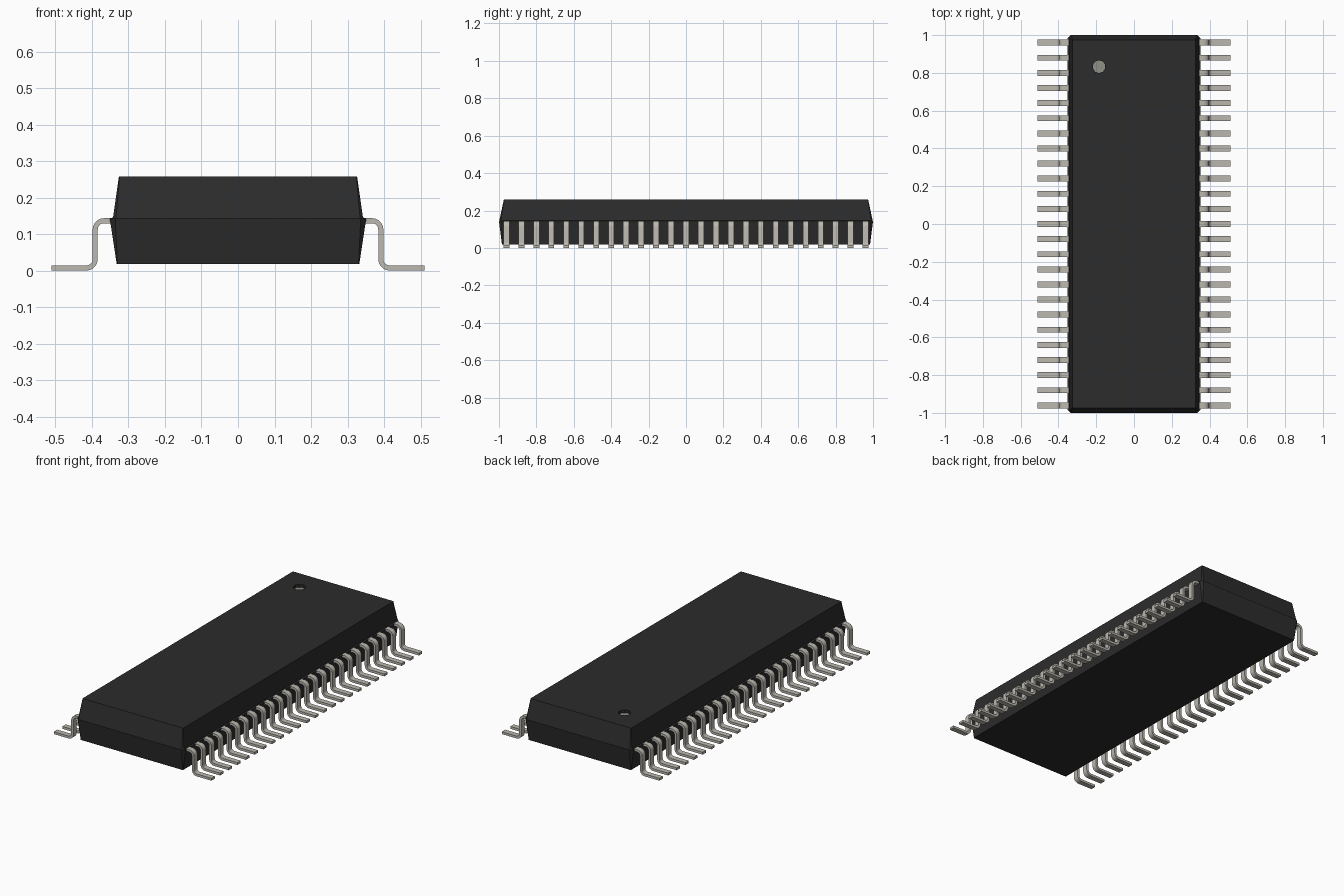
import bpy, bmesh, math
from mathutils import Vector

cube = bpy.data.objects.get("Cube")
if cube:
    bpy.data.objects.remove(cube, do_unlink=True)


def material(name, rgb):
    m = bpy.data.materials.new(name)
    m.use_nodes = True
    m.diffuse_color = (*rgb, 1)
    m.node_tree.nodes["Principled BSDF"].inputs["Base Color"].default_value = (*rgb, 1)
    return m


black = material("black plastic", (0.025, 0.025, 0.025))
metal = material("tinned metal", (0.5, 0.48, 0.43))
grey = material("marker grey", (0.28, 0.28, 0.24))


def finish(name, bm, mat):
    bmesh.ops.recalc_face_normals(bm, faces=bm.faces)
    mesh = bpy.data.meshes.new(name)
    bm.to_mesh(mesh)
    bm.free()
    mesh.materials.append(mat)
    ob = bpy.data.objects.new(name, mesh)
    bpy.context.collection.objects.link(ob)
    return ob


# Body: rectangular rings whose corner chamfers fade towards top and bottom
def ring(bm, hx, hy, c, z):
    pts = []
    for sx, sy in ((1, -1), (1, 1), (-1, 1), (-1, -1)):
        pair = [(sx * hx, sy * (hy - c)), (sx * (hx - c), sy * hy)]
        pts += pair if sx * sy > 0 else pair[::-1]
    return [bm.verts.new((x, y, z)) for x, y in pts]


TOP = 0.258
bm = bmesh.new()
rings = [ring(bm, *r) for r in ((0.332, 0.984, 0.002, 0.018),
                                (0.351, 1.0, 0.015, 0.143),
                                (0.342, 0.998, 0.008, 0.146),
                                (0.326, 0.974, 0.002, TOP))]
bm.faces.new(rings[0])
bm.faces.new(rings[-1])
for a, b in zip(rings, rings[1:]):
    for i in range(8):
        j = (i + 1) % 8
        bm.faces.new((a[i], a[j], b[j], b[i]))
body = finish("body", bm, black)


# Orientation marker: a shallow round recess with a grey floor
def disc(name, mat, z, depth):
    bm = bmesh.new()
    bmesh.ops.create_cone(bm, cap_ends=True, segments=10, radius1=0.034,
                          radius2=0.034, depth=depth)
    bmesh.ops.translate(bm, verts=bm.verts, vec=(-0.185, 0.833, z))
    return finish(name, bm, mat)


cutter = disc("marker_cutter", black, TOP, 0.04)
cutter.hide_render = True
cutter.hide_viewport = True
cut = body.modifiers.new("marker recess", "BOOLEAN")
cut.operation = "DIFFERENCE"
cut.object = cutter
disc("marker_floor", grey, TOP - 0.019, 0.004)


# Pins: a gull-wing centre line with rounded bends, given thickness and width
T, W, R = 0.014, 0.031, 0.024
Z_SHOULDER, Z_FOOT, X_LEG = 0.137, 0.0075, 0.391


def arc(cx, cz, start, end, steps=5):
    return [(cx + R * math.cos(math.radians(start + (end - start) * i / steps)),
             cz + R * math.sin(math.radians(start + (end - start) * i / steps)))
            for i in range(steps + 1)]


path = [(0.33, Z_SHOULDER)]
path += arc(X_LEG - R, Z_SHOULDER - R, 90, 0)
path += arc(X_LEG + R, Z_FOOT + R, 180, 270)
path += [(0.511, Z_FOOT)]


def pin_mesh():
    bm = bmesh.new()
    sections = []
    for i, p in enumerate(path):
        before, after = path[max(i - 1, 0)], path[min(i + 1, len(path) - 1)]
        d = Vector((after[0] - before[0], after[1] - before[1])).normalized()
        n = Vector((-d.y, d.x)) * T / 2
        sections.append([bm.verts.new((p[0] + s * n.x, y, p[1] + s * n.y))
                         for s, y in ((1, -W / 2), (1, W / 2), (-1, W / 2), (-1, -W / 2))])
    bm.faces.new(sections[0])
    bm.faces.new(sections[-1])
    for a, b in zip(sections, sections[1:]):
        for i in range(4):
            j = (i + 1) % 4
            bm.faces.new((a[i], a[j], b[j], b[i]))
    return bm


# One row of 25 pins on each long side
PITCH, COUNT = 0.08, 25
for side, angle in (("left", 0), ("right", math.pi)):
    row = finish("pins_" + side, pin_mesh(), metal)
    row.location.y = (-1 if side == "left" else 1) * PITCH * (COUNT - 1) / 2
    row.rotation_euler.z = angle
    arr = row.modifiers.new("row", "ARRAY")
    arr.count = COUNT
    arr.use_relative_offset = False
    arr.use_constant_offset = True
    arr.constant_offset_displace = (0, PITCH, 0)
    bpy.ops.object.select_all(action="DESELECT")
    row.select_set(True)
    bpy.context.view_layer.objects.active = row
    bpy.ops.object.shade_smooth_by_angle(angle=math.radians(40))
